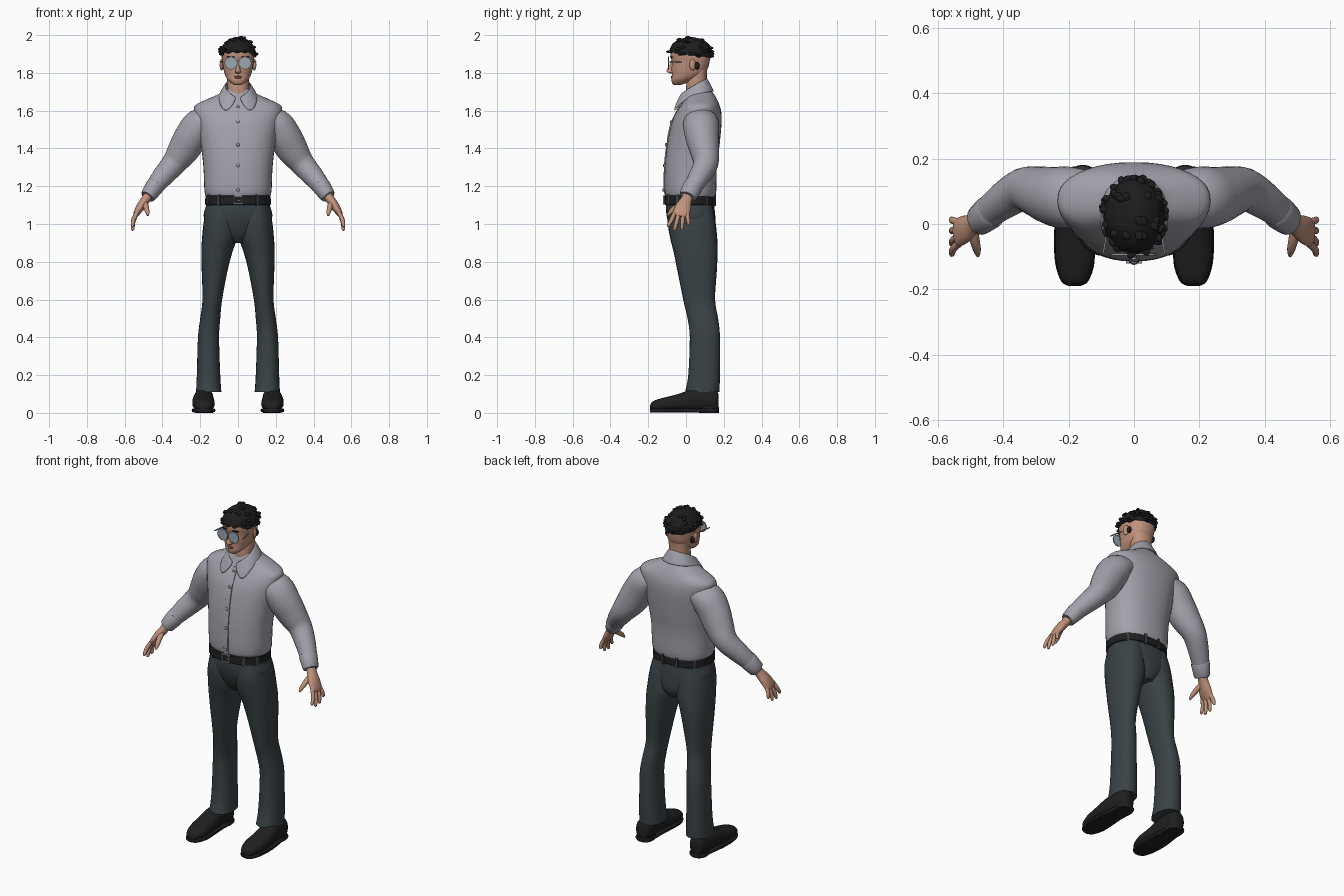
import bpy, bmesh, math, random
from mathutils import Vector, Matrix

random.seed(4)
cube = bpy.data.objects.get("Cube")
if cube:
    bpy.data.objects.remove(cube, do_unlink=True)


def colour(name, r, g, b):
    m = bpy.data.materials.new(name)
    m.use_nodes = True
    m.diffuse_color = (r, g, b, 1)
    m.node_tree.nodes["Principled BSDF"].inputs["Base Color"].default_value = (r, g, b, 1)
    return m


SHIRT = colour("shirt grey", .36, .36, .41)
TROUSER = colour("trouser slate", .042, .055, .062)
SKIN = colour("skin", .53, .29, .20)
HAIR = colour("hair black", .012, .012, .013)
LEATHER = colour("leather black", .014, .014, .014)
METAL = colour("metal", .30, .32, .34)
LENS = colour("lens blue grey", .33, .38, .43)
LIP = colour("lip", .36, .15, .12)


def finish(name, bm, mat, mirror=False):
    """Turn a bmesh into a named, smooth shaded object."""
    bmesh.ops.recalc_face_normals(bm, faces=bm.faces)
    me = bpy.data.meshes.new(name)
    bm.to_mesh(me)
    bm.free()
    me.materials.append(mat)
    ob = bpy.data.objects.new(name, me)
    bpy.context.collection.objects.link(ob)
    if mirror:
        ob.modifiers.new("Mirror", 'MIRROR')
    bpy.ops.object.select_all(action='DESELECT')
    ob.select_set(True)
    bpy.context.view_layer.objects.active = ob
    bpy.ops.object.shade_smooth_by_angle(angle=math.radians(50))
    return ob


def spline(rows, steps):
    """Catmull-Rom interpolation through rows of numbers."""
    out = []
    for i in range(len(rows) - 1):
        a, b, c, d = (rows[max(i - 1, 0)], rows[i], rows[i + 1], rows[min(i + 2, len(rows) - 1)])
        for s in range(steps):
            t = s / steps
            out.append([q + .5 * t * (r - p + t * (2 * p - 5 * q + 4 * r - s4 + t * (3 * (q - r) + s4 - p)))
                        for p, q, r, s4 in zip(a, b, c, d)])
    return out + [list(rows[-1])]


def skin_rings(bm, rings):
    loops = [[bm.verts.new(p) for p in ring] for ring in rings]
    n = len(loops[0])
    for lo, hi in zip(loops, loops[1:]):
        for k in range(n):
            bm.faces.new((lo[k], lo[(k + 1) % n], hi[(k + 1) % n], hi[k]))
    bm.faces.new(loops[0][::-1])
    bm.faces.new(loops[-1])


def oval(n, power):
    for k in range(n):
        c, s = math.cos(math.tau * k / n), math.sin(math.tau * k / n)
        yield math.copysign(abs(c) ** (2 / power), c), math.copysign(abs(s) ** (2 / power), s)


def stack(name, rows, mat, axis='z', n=28, power=2.3, steps=4, mirror=False):
    """Loft ovals given as (height, u min, u max, v min, v max) along an axis."""
    rings = []
    for h, u0, u1, v0, v1 in spline(rows, steps):
        pts = [((u0 + u1) / 2 + c * (u1 - u0) / 2, (v0 + v1) / 2 + s * (v1 - v0) / 2) for c, s in oval(n, power)]
        rings.append([(u, v, h) if axis == 'z' else (u, h, v) for u, v in pts])
    bm = bmesh.new()
    skin_rings(bm, rings)
    return finish(name, bm, mat, mirror)


def tube(name, rows, mat, n=20, steps=4, mirror=True):
    """Loft ovals (x, y, z, width along y, thickness) square to a path."""
    rows = spline(rows, steps)
    pts = [Vector(r[:3]) for r in rows]
    rings = []
    for i, r in enumerate(rows):
        t = (pts[min(i + 1, len(pts) - 1)] - pts[max(i - 1, 0)]).normalized()
        v = t.cross(Vector((0, 1, 0))).normalized()
        u = v.cross(t)
        rings.append([pts[i] + u * c * r[3] + v * s * r[4] for c, s in oval(n, 2)])
    bm = bmesh.new()
    skin_rings(bm, rings)
    return finish(name, bm, mat, mirror)


def blobs(name, items, mat, mirror=False, box=False):
    """Ellipsoids or boxes given as (centre, half sizes, optional rotation about z)."""
    bm = bmesh.new()
    for centre, size, *turn in items:
        m = Matrix.Translation(centre) @ Matrix.Rotation(turn[0] if turn else 0, 4, 'Z') @ Matrix.Diagonal((*size, 1))
        if box:
            bmesh.ops.create_cube(bm, size=2, matrix=m)
        else:
            bmesh.ops.create_uvsphere(bm, u_segments=14, v_segments=10, radius=1, matrix=m)
    return finish(name, bm, mat, mirror)


# Shirt body with sloping shoulders
TORSO = [(z, -x, x, a, b) for z, x, a, b in (
    (1.135, .162, -.095, .15), (1.17, .177, -.113, .16), (1.3, .183, -.112, .163), (1.42, .197, -.1, .178),
    (1.53, .218, -.078, .188), (1.59, .232, -.052, .187), (1.628, .226, -.028, .178),
    (1.66, .165, -.012, .164), (1.69, .098, .0, .146), (1.715, .07, .01, .125))]
stack("shirt_body", TORSO, SHIRT, n=40)


def chest(z):
    """Front surface of the shirt at a height."""
    rows = spline(TORSO, 6)
    return min(rows, key=lambda r: abs(r[0] - z))[3]


# Button placket and buttons
bm = bmesh.new()
strip = [(z, chest(z)) for z in (1.15 + .035 * i for i in range(15))]
skin_rings(bm, [[(x, y + d, z) for x, d in ((-.015, .01), (-.015, -.005), (.015, -.005), (.015, .01))] for z, y in strip])
finish("button_placket", bm, SHIRT)
blobs("shirt_buttons", [((0, chest(z) - .006, z), (.009, .005, .009)) for z in (1.18, 1.31, 1.42, 1.54, 1.62)], METAL)

# Folded collar with pointed leaves
collar = [((.008, -.036, 1.672), (.02, -.05, 1.645)), ((.036, -.03, 1.69), (.05, -.068, 1.602)),
          ((.046, -.022, 1.7), (.08, -.062, 1.597)), ((.062, -.002, 1.712), (.105, -.026, 1.65)),
          ((.07, .045, 1.74), (.108, .05, 1.688)), ((.056, .095, 1.767), (.086, .125, 1.7)),
          ((0, .12, 1.777), (0, .16, 1.705))]
bm = bmesh.new()
lines = [[bm.verts.new(Vector(a).lerp(Vector(b), t)) for t in (0, .5, 1)] for a, b in collar]
for p, q in zip(lines, lines[1:]):
    for k in range(2):
        bm.faces.new((p[k], q[k], q[k + 1], p[k + 1]))
ob = finish("collar", bm, SHIRT, True)
ob.modifiers.new("Thickness", 'SOLIDIFY').thickness = .008
sub = ob.modifiers.new("Smooth", 'SUBSURF')
sub.levels = sub.render_levels = 2

# Sleeves and cuffs
tube("sleeves", [(.13, .075, 1.555, .085, .06), (.2, .08, 1.525, .095, .088), (.245, .085, 1.465, .09, .09),
                 (.29, .098, 1.39, .078, .083), (.34, .105, 1.32, .066, .066), (.4, .07, 1.25, .056, .056),
                 (.445, .035, 1.195, .048, .046)], SHIRT, n=26)
tube("cuffs", [(.436, .04, 1.205, .049, .046), (.442, .036, 1.198, .053, .049),
               (.475, .01, 1.15, .047, .041), (.478, .008, 1.146, .04, .035)], SHIRT, steps=2)

# Hands
tube("palms", [(.465, .018, 1.165, .03, .026), (.49, .002, 1.128, .03, .024), (.516, -.015, 1.09, .042, .023),
               (.538, -.026, 1.055, .044, .016), (.544, -.03, 1.04, .034, .01)], SKIN)
fingers = {"index": (-.06, -.092, .985), "middle": (-.038, -.06, .966),
           "ring": (-.015, -.022, .97), "little": (.006, .014, .995)}
for label, (y0, y1, z) in fingers.items():
    mid = (y0 + y1) / 2
    tube(label + "_fingers", [(.535, y0, 1.06, .011, .011), (.553, mid, (1.06 + z) / 2, .011, .011),
                              (.557, y1, z + .008, .009, .009), (.556, y1, z, .004, .004)], SKIN, n=10, steps=3)
tube("thumbs", [(.495, -.01, 1.115, .014, .018), (.487, -.05, 1.09, .015, .015),
                (.48, -.08, 1.065, .012, .012), (.477, -.098, 1.045, .005, .005)], SKIN, n=10, steps=3)

# Trousers: hips and two legs
stack("trouser_hips", [(.9, -.04, .04, -.03, .135), (.95, -.12, .12, -.07, .157), (1.03, -.18, .18, -.1, .156),
                       (1.09, -.171, .171, -.106, .15), (1.125, -.164, .164, -.102, .146)], TROUSER, n=36)
stack("trouser_legs", [(.11, .088, .222, -.005, .176), (.2, .094, .218, .012, .18), (.4, .1, .212, .02, .18),
                       (.5, .094, .2, .008, .17), (.6, .084, .188, -.015, .154), (.75, .056, .192, -.045, .163),
                       (.85, .03, .194, -.065, .167), (.93, .004, .19, -.085, .165), (1.02, .002, .18, -.098, .155),
                       (1.1, .005, .16, -.09, .14)], TROUSER, mirror=True, power=2.2)

# Belt, loops and buckle
stack("belt", [(z, -x, x, -x + .06, x - .018) for z, x in ((1.1, .168), (1.104, .174), (1.148, .173), (1.152, .166))],
      LEATHER, n=40, steps=1)
loops = []
for deg in (35, 62, 130, 165):
    a = math.radians(deg)
    loops.append(((.174 * math.sin(a), .021 - .136 * math.cos(a), 1.126), (.007, .006, .03), a))
blobs("belt_loops", loops, TROUSER, True, True)
blobs("belt_buckle", [((x, -.117, 1.126), (w, .004, h)) for x, w, h in ((-.022, .003, .022), (.022, .003, .022))]
      + [((0, -.117, z), (.025, .004, .003)) for z in (1.105, 1.147)] + [((.01, -.118, 1.126), (.012, .003, .002))],
      METAL, box=True)

# Shoes with soles and heels
UPPER = [(-.19, .168, .196, .02, .04), (-.175, .143, .22, .012, .062), (-.12, .124, .238, .01, .08),
         (-.04, .125, .242, .01, .1), (.03, .13, .236, .01, .125), (.1, .13, .226, .01, .13),
         (.155, .135, .222, .01, .12), (.172, .155, .203, .015, .1)]
stack("shoe_uppers", UPPER, LEATHER, 'y', n=24, mirror=True)
stack("shoe_soles", [(y, a - .003, b + .003, .002, .024) for y, a, b, *_ in UPPER], LEATHER, 'y', n=20, power=5, mirror=True)
stack("shoe_heels", [(z, .132, .224, .07, .176) for z in (0, .03)], LEATHER, steps=1, mirror=True)

# Neck, head and features
stack("neck", [(1.64, -.062, .062, .005, .13), (1.7, -.057, .057, .0, .118), (1.76, -.058, .058, .005, .11),
               (1.82, -.062, .062, .02, .112)], SKIN)
stack("head", [(z, -x, x, a, b) for z, x, a, b in (
    (1.736, .02, -.064, -.03), (1.745, .035, -.073, .0), (1.765, .056, -.077, .045), (1.79, .069, -.075, .09),
    (1.82, .077, -.077, .114), (1.855, .083, -.075, .124), (1.9, .087, -.082, .128), (1.94, .08, -.07, .12),
    (1.97, .05, -.03, .08))], SKIN, n=32)
stack("nose", [(1.797, -.01, .01, -.085, -.06), (1.805, -.017, .017, -.1, -.06), (1.815, -.013, .013, -.102, -.06),
               (1.84, -.008, .008, -.088, -.06), (1.865, -.007, .007, -.08, -.06)], SKIN, n=12)
blobs("lips", [((0, -.074, 1.781), (.022, .007, .004)), ((0, -.073, 1.774), (.019, .008, .005))], LIP)
blobs("ears", [((.087, .035, 1.843), (.009, .018, .03), .3)], SKIN, True)
blobs("eyebrows", [((.038, -.077, 1.884), (.022, .006, .004), .2)], HAIR, True)

# Round glasses
bm = bmesh.new()
for radius, rim in ((.031, .0), (.033, .0025)):
    if rim:
        break
    bmesh.ops.create_cone(bm, cap_ends=True, segments=24, radius1=radius, radius2=radius, depth=.004,
                          matrix=Matrix.Translation((.037, -.093, 1.852)) @ Matrix.Rotation(math.pi / 2, 4, 'X'))
finish("lenses", bm, LENS, True)
bm = bmesh.new()
rim = [[(.037 + r * math.cos(a), -.093 + d, 1.852 + r * math.sin(a)) for r, d in
        ((.03, -.003), (.034, -.003), (.034, .003), (.03, .003))] for a in (math.tau * k / 24 for k in range(25))]
skin_rings(bm, rim)
finish("glasses_rims", bm, METAL, True)
blobs("glasses_temples", [((.083, -.025, 1.858), (.0025, .066, .0025), .17), ((.0, -.094, 1.858), (.008, .002, .002))],
      METAL, True, True)

# Short cropped hair, trimmed along a slanting line, with loose locks
bm = bmesh.new()
bmesh.ops.create_icosphere(bm, subdivisions=4, radius=1)
locks = []
for v in bm.verts:
    d = v.co.copy()
    ripple = 1 + .02 * math.sin(9 * d.x + 5 * d.y) * math.cos(8 * d.z + 6 * d.y) + random.uniform(-.008, .008)
    p = Vector((d.x * .094, .024 + d.y * .116, 1.9 + d.z * .09)) + Vector()
    p = Vector((0, .024, 1.9)) + (p - Vector((0, .024, 1.9))) * ripple
    trim = 1.9 - .14 * p.y + .006 * math.sin(40 * math.atan2(d.y, d.x))
    if d.z > 0 and random.random() < .07 or abs(d.z) < .15 and random.random() < .2:
        if p.z > trim - .005:
            locks.append((p, (.016, .012, .006 + .004 * random.random()), random.uniform(0, math.pi)))
    v.co = (p.x, p.y, max(p.z, trim))
finish("hair", bm, HAIR)
blobs("hair_locks", locks, HAIR)
blobs("hair_by_ears", [((.083, .058, 1.838), (.011, .014, .02))], HAIR, True)
